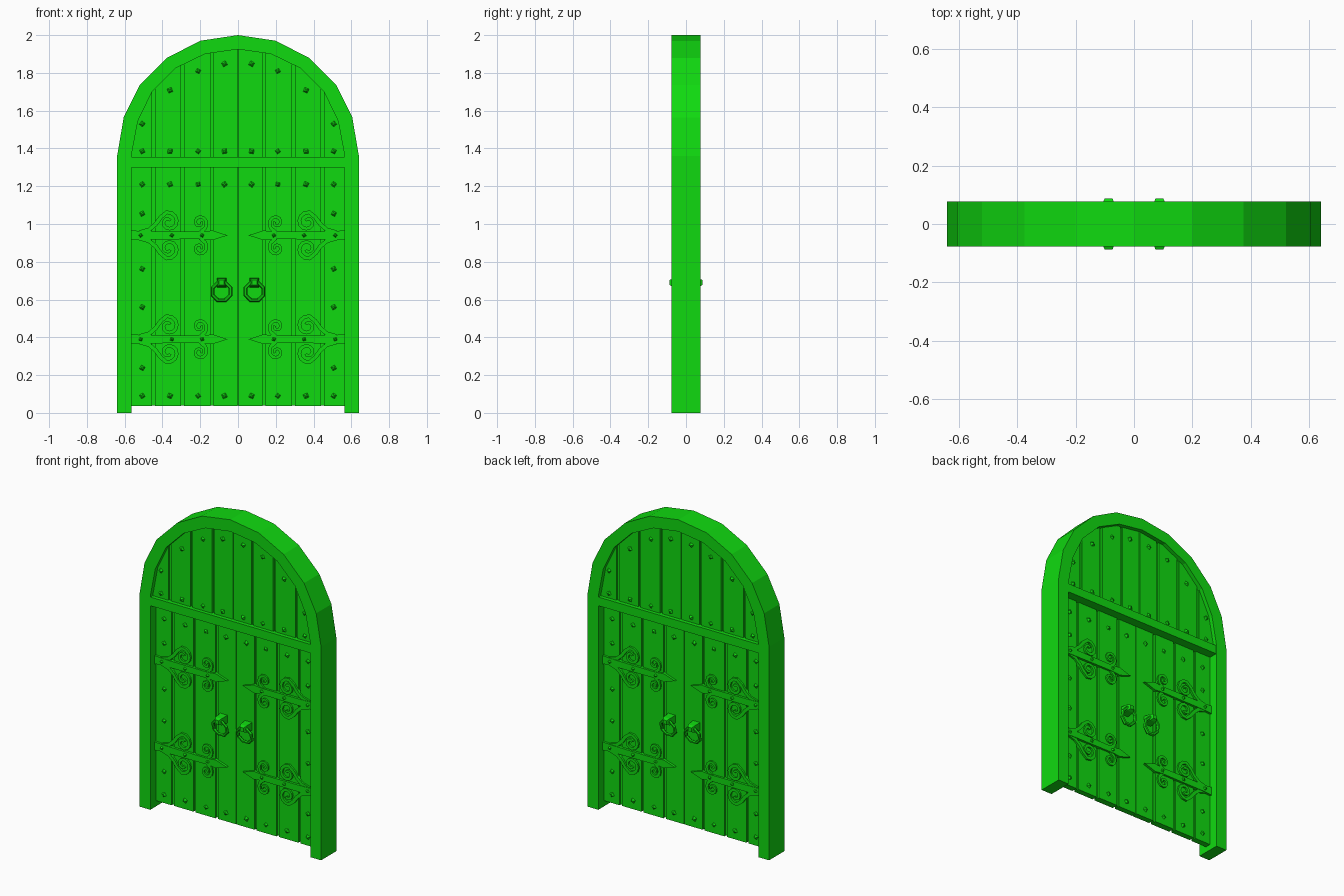
import bpy, bmesh, random
from math import cos, sin, pi, radians
from mathutils import Vector, Matrix

random.seed(4)
if "Cube" in bpy.data.objects:
    bpy.data.objects.remove(bpy.data.objects["Cube"], do_unlink=True)

green = bpy.data.materials.new("bright_green")
green.use_nodes = True
COLOUR = (0.005, 0.7, 0.005, 1)
green.diffuse_color = COLOUR
green.node_tree.nodes["Principled BSDF"].inputs["Base Color"].default_value = COLOUR

FRAME_Y, UPPER_Y, DOOR_Y = 0.077, 0.05, 0.018


def finish(name, bm, mirror_x=True, mirror_y=False):
    """Turn a bmesh into an object, mirrored to the other leaf and/or the back."""
    bmesh.ops.recalc_face_normals(bm, faces=bm.faces)
    mesh = bpy.data.meshes.new(name)
    bm.to_mesh(mesh)
    bm.free()
    mesh.materials.append(green)
    obj = bpy.data.objects.new(name, mesh)
    bpy.context.collection.objects.link(obj)
    if mirror_x or mirror_y:
        mod = obj.modifiers.new("Mirror", "MIRROR")
        mod.use_axis = (mirror_x, mirror_y, False)
        mod.use_mirror_merge = False
    return obj


def prism(bm, points, faces, y0, y1):
    """Extrude a flat x-z shape from y0 to y1."""
    verts = [bm.verts.new((x, y0, z)) for x, z in points]
    made = [bm.faces.new([verts[i] for i in f]) for f in faces]
    ext = bmesh.ops.extrude_face_region(bm, geom=made, use_keep_orig=True)
    top = [v for v in ext["geom"] if isinstance(v, bmesh.types.BMVert)]
    bmesh.ops.translate(bm, verts=top, vec=(0, y1 - y0, 0))


def outline(bm, points, y0, y1):
    prism(bm, points, [range(len(points))], y0, y1)


def box(bm, x0, x1, z0, z1, y):
    outline(bm, [(x0, z0), (x1, z0), (x1, z1), (x0, z1)], -y, y)


def ribbon(bm, path, width, y0, y1):
    """Flat band of iron following a path, slightly tapered to its end."""
    pts = [Vector(p) for p in path]
    n = len(pts)
    left, right = [], []
    for i, p in enumerate(pts):
        d = (pts[min(i + 1, n - 1)] - pts[max(i - 1, 0)]).normalized()
        side = Vector((-d.y, d.x)) * width / 2 * (1.1 - 0.4 * i / n)
        left.append(p + side)
        right.append(p - side)
    faces = [(i, i + 1, n + i + 1, n + i) for i in range(n - 1)]
    prism(bm, left + right, faces, y0, y1)


def spiral(cx, cz, r0, r1, a0, a1, n):
    out = []
    for i in range(n + 1):
        t = i / n
        a, r = radians(a0 + (a1 - a0) * t), r0 + (r1 - r0) * t
        out.append((cx + r * cos(a), cz + r * sin(a)))
    return out


def stud(bm, x, z, y, r=0.019):
    """Four-sided hammered nail head pointing forward."""
    turn = Matrix.Rotation(random.uniform(0, pi / 2), 4, "Z")
    m = Matrix.Translation((x, -y - 0.005, z)) @ Matrix.Rotation(pi / 2, 4, "X") @ turn
    bmesh.ops.create_cone(bm, cap_ends=True, segments=4, radius1=r,
                          radius2=r * 0.3, depth=0.014, matrix=m)


# Arched frame, one closed horseshoe outline
OUTER = [(0.64, 0), (0.64, 1.36), (0.605, 1.565), (0.52, 1.735),
         (0.375, 1.88), (0.2, 1.97), (0, 2.0)]
INNER = [(0.565, 0), (0.565, 1.36), (0.53, 1.545), (0.455, 1.70),
         (0.33, 1.825), (0.175, 1.90), (0, 1.925)]
bm = bmesh.new()
n = len(OUTER)
prism(bm, OUTER + INNER, [(i, i + 1, n + i + 1, n + i) for i in range(n - 1)],
      -FRAME_Y, FRAME_Y)
# the crown joint is inside the solid after mirroring
bmesh.ops.delete(bm, geom=[f for f in bm.faces if all(abs(v.co.x) < 1e-5 for v in f.verts)],
                 context="FACES_ONLY")
frame = finish("arched_frame", bm)
frame.modifiers["Mirror"].use_mirror_merge = True

# Transom between the leaves and the arched panel
bm = bmesh.new()
box(bm, -0.57, 0.57, 1.30, 1.355, FRAME_Y - 0.002)
finish("transom", bm, mirror_x=False)


def arch_height(x):
    """Height of the inner arch at a given x."""
    for (xa, za), (xb, zb) in zip(INNER[1:], INNER[2:]):
        if xb <= x <= xa:
            return za + (zb - za) * (xa - x) / (xa - xb)
    return INNER[1][1]


def arched_strip(bm, x0, x1, y):
    tops = [x1] + [p[0] for p in INNER[1:] if x0 < p[0] < x1] + [x0]
    pts = [(x0, 1.345), (x1, 1.345)] + [(x, arch_height(x) + 0.01) for x in tops]
    outline(bm, pts, -y, y)


# Planks of the leaves and of the arched panel, over thinner backing boards
SEAMS = [0, 0.138, 0.293, 0.447, 0.575]
lower, upper, back = bmesh.new(), bmesh.new(), bmesh.new()
for i, (a, b) in enumerate(zip(SEAMS, SEAMS[1:])):
    x0 = a + (0.008 if i else 0.002)
    x1 = b - 0.008 if i < 3 else b
    lift = (0.0, 0.002, 0.0, 0.001)[i]
    box(lower, x0, x1, 0.036, 1.31, DOOR_Y + lift)
    arched_strip(upper, x0, min(x1, 0.564), UPPER_Y + lift)
finish("leaf_planks", lower)
finish("arch_planks", upper)
box(back, 0, 0.57, 0.04, 1.31, DOOR_Y - 0.01)
arched_strip(back, 0, 0.564, UPPER_Y - 0.01)
finish("backing_boards", back)

# Nail heads
bm = bmesh.new()
COLUMNS = [0.072, 0.211, 0.36, 0.507]
for x, z_top in zip(COLUMNS, [1.848, 1.81, 1.708, 1.53]):
    for z in (0.09, 1.21):
        stud(bm, x, z, DOOR_Y)
    for z in (1.385, z_top):
        stud(bm, x, z, UPPER_Y)
for z in (0.238, 0.56, 0.762, 1.055):
    stud(bm, COLUMNS[-1], z, DOOR_Y)
finish("nail_heads", bm, mirror_y=True)

# Strap hinges with a large and a small scroll above and below
straps, scrolls, rivets = bmesh.new(), bmesh.new(), bmesh.new()
for z in (0.39, 0.94):
    half = [(0.565, 0.026), (0.5, 0.022), (0.2, 0.02), (0.165, 0.022), (0.135, 0.026)]
    outline(straps, [(x, z + h) for x, h in half] + [(0.055, z)]
            + [(x, z - h) for x, h in reversed(half)], -0.01, -0.033)
    for s in (1, -1):
        big = [(0.52, 0.015), (0.47, 0.03), (0.435, 0.06), (0.41, 0.095)]
        big += spiral(0.368, 0.07, 0.053, 0.012, 80, 500, 14)
        small = [(0.2, 0.015), (0.172, 0.04)]
        small += spiral(0.203, 0.068, 0.036, 0.009, 190, -210, 12)
        for path, width in ((big, 0.021), (small, 0.018)):
            ribbon(scrolls, [(x, z + s * h) for x, h in path], width, -0.01, -0.03)
    for x in (0.19, 0.35, 0.515):
        stud(rivets, x, z, 0.033, 0.013)
finish("hinge_straps", straps, mirror_y=True)
finish("hinge_scrolls", scrolls, mirror_y=True)
finish("hinge_rivets", rivets, mirror_y=True)

# Octagonal pull rings hanging from tapered brackets
HANDLE_X = 0.087
bm = bmesh.new()
tube = []
for i in range(8):
    a = 2 * pi * (i + 0.5) / 8
    loop = []
    for j in range(6):
        b = 2 * pi * j / 6
        r = 0.051 + 0.0105 * cos(b)
        z = r * sin(a)
        loop.append(bm.verts.new((HANDLE_X + r * cos(a),
                                  -0.056 - 0.2 * z + 0.0105 * sin(b), 0.643 + z)))
    tube.append(loop)
for i in range(8):
    p, q = tube[i], tube[(i + 1) % 8]
    for j in range(6):
        k = (j + 1) % 6
        bm.faces.new((p[j], p[k], q[k], q[j]))
finish("pull_rings", bm, mirror_y=True)

bm = bmesh.new()
for radius1, radius2, y0, y1 in ((0.036, 0.03, 0.01, 0.07), (0.03, 0.018, 0.07, 0.088)):
    m = (Matrix.Translation((HANDLE_X, -(y0 + y1) / 2, 0.69))
         @ Matrix.Rotation(pi / 2, 4, "X") @ Matrix.Rotation(pi / 4, 4, "Z"))
    bmesh.ops.create_cone(bm, cap_ends=True, segments=4, radius1=radius1,
                          radius2=radius2, depth=y1 - y0, matrix=m)
finish("ring_brackets", bm, mirror_y=True)
